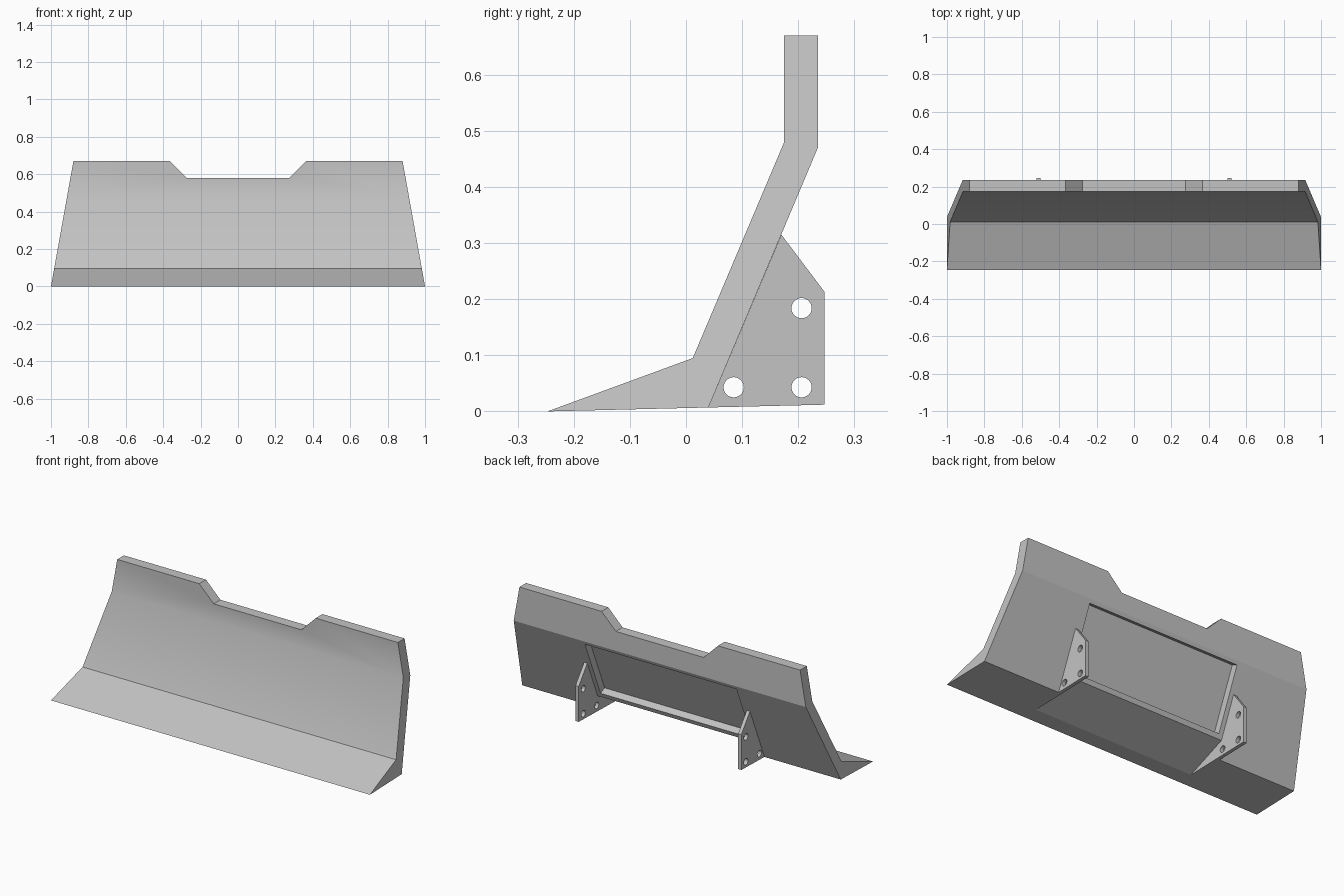
import bpy, bmesh, math

cube = bpy.data.objects.get("Cube")
if cube:
    bpy.data.objects.remove(cube, do_unlink=True)

steel = bpy.data.materials.new("grey_steel")
steel.use_nodes = True
GREY = (0.55, 0.55, 0.55, 1)
steel.diffuse_color = GREY
steel.node_tree.nodes["Principled BSDF"].inputs["Base Color"].default_value = GREY


def prism(name, outline, low, high, axis="x", taper=0.0):
    """Extrude an outline (y,z) along x, or (x,z) along y; taper narrows x with height."""
    bm = bmesh.new()
    ends = []
    for end in (low, high):
        ring = []
        for a, z in outline:
            x = end - math.copysign(taper * z, end)
            ring.append(bm.verts.new((x, a, z) if axis == "x" else (a, end, z)))
        ends.append(ring)
    for ring in ends:
        bm.faces.new(ring)
    for i in range(len(outline)):
        j = (i + 1) % len(outline)
        bm.faces.new((ends[0][i], ends[0][j], ends[1][j], ends[1][i]))
    bmesh.ops.recalc_face_normals(bm, faces=bm.faces)
    mesh = bpy.data.meshes.new(name)
    bm.to_mesh(mesh)
    bm.free()
    mesh.materials.append(steel)
    obj = bpy.data.objects.new(name, mesh)
    bpy.context.collection.objects.link(obj)
    return obj


def activate(obj):
    bpy.ops.object.select_all(action="DESELECT")
    obj.select_set(True)
    bpy.context.view_layer.objects.active = obj


def cut(obj, cutter):
    """Subtract the cutter and discard it."""
    cutter.hide_render = True
    mod = obj.modifiers.new("cut", "BOOLEAN")
    mod.operation = "DIFFERENCE"
    mod.solver = "EXACT"
    mod.object = cutter
    activate(obj)
    bpy.ops.object.modifier_apply(modifier=mod.name)
    bpy.data.objects.remove(cutter, do_unlink=True)


# Blade: folded section with ends that lean inward
section = [(-0.247, 0), (0.012, 0.095), (0.175, 0.48), (0.175, 0.67),
           (0.235, 0.67), (0.235, 0.47), (0.04, 0.007)]
blade = prism("blade", section, -1, 1, taper=0.179)

# Notch in the top edge
cut(blade, prism("notch_cutter", [(-0.275, 0.58), (0.275, 0.58), (0.465, 0.77), (-0.465, 0.77)],
                 0, 0.4, axis="y"))
# Shallow pocket in the sloping back
cut(blade, prism("pocket_cutter", [(0.05, 0.136), (0.19, 0.466), (0.264, 0.434), (0.124, 0.104)],
                 -0.475, 0.475))
# Hollow under the cutting lip
cut(blade, prism("hollow_cutter", [(-0.24, -0.03), (0.2, 0.143), (0.2, -0.03)], -0.5, 0.5))

# Rounded shading on the front of the blade, flat behind
activate(blade)
bpy.ops.object.shade_smooth_by_angle(angle=math.radians(30))
for face in blade.data.polygons:
    if face.normal.y > 0.1:
        face.use_smooth = False

# Mounting brackets with bolt holes
bracket_outline = [(0.04, 0.007), (0.17, 0.315), (0.247, 0.213), (0.247, 0.012)]
holes = [(0.085, 0.043), (0.206, 0.043), (0.206, 0.184)]
for side, name in ((1, "left_bracket"), (-1, "right_bracket")):
    bracket = prism(name, bracket_outline, side * 0.5, side * 0.52)
    for y, z in holes:
        circle = [(y + 0.018 * math.cos(k * math.tau / 32), z + 0.018 * math.sin(k * math.tau / 32))
                  for k in range(32)]
        cut(bracket, prism("hole_cutter", circle, side * 0.45, side * 0.57))
    activate(bracket)
    bpy.ops.object.shade_smooth_by_angle(angle=math.radians(30))
